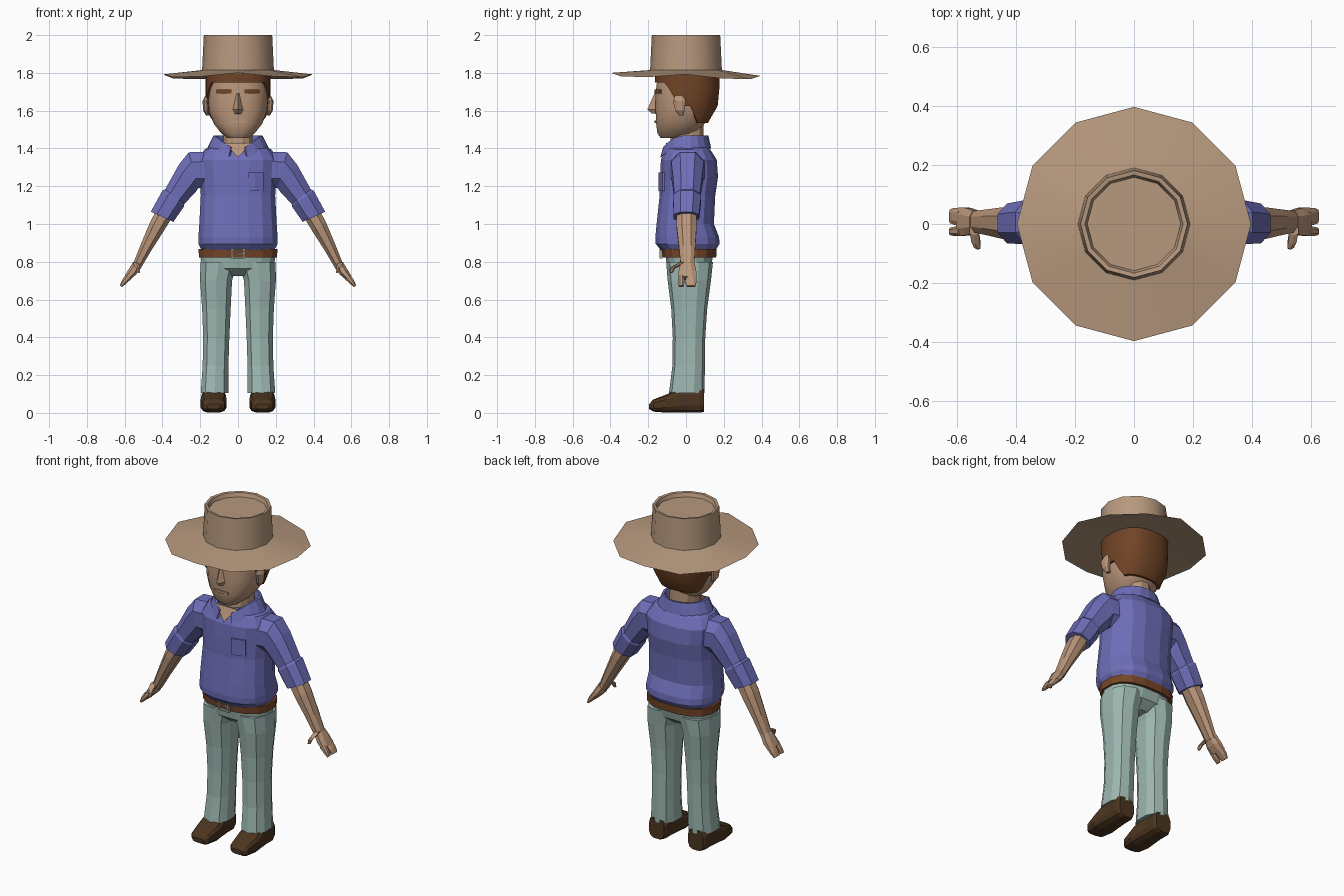
import bpy, bmesh, math
from math import sin, cos, radians


def material(name, r, g, b):
    lin = [((c / 255 + 0.055) / 1.055) ** 2.4 for c in (r, g, b)]
    m = bpy.data.materials.new(name)
    m.diffuse_color = (*lin, 1)
    return m


STRAW = material("straw", 183, 153, 126)
SKIN = material("skin", 186, 150, 122)
HAIR = material("hair brown", 112, 68, 38)
BLUE = material("shirt blue", 110, 110, 185)
TEAL = material("trouser teal", 158, 184, 177)
BELT = material("belt leather", 118, 70, 40)
SHOE = material("shoe leather", 76, 53, 32)
METAL = material("buckle metal", 165, 165, 150)


def skin(name, rings, mat, caps=True, closed=True, smooth=False):
    """Join equal-length rings of points into one surface."""
    bm = bmesh.new()
    rows = [[bm.verts.new(p) for p in ring] for ring in rings]
    n = len(rows[0])
    for a, b in zip(rows, rows[1:]):
        for i in range(n if closed else n - 1):
            j = (i + 1) % n
            bm.faces.new((a[i], a[j], b[j], b[i]))
    if caps:
        bm.faces.new(rows[0])
        bm.faces.new(rows[-1])
    bmesh.ops.recalc_face_normals(bm, faces=bm.faces)
    me = bpy.data.meshes.new(name)
    bm.to_mesh(me)
    bm.free()
    me.materials.append(mat)
    ob = bpy.data.objects.new(name, me)
    bpy.context.collection.objects.link(ob)
    if smooth:
        bpy.ops.object.select_all(action='DESELECT')
        ob.select_set(True)
        bpy.context.view_layer.objects.active = ob
        bpy.ops.object.shade_smooth_by_angle(angle=radians(35))
    return ob


def unit(n, power):
    """Rounded-square outline with n points."""
    out = []
    for i in range(n):
        a = 2 * math.pi * (i + 0.5) / n
        c, s = cos(a), sin(a)
        out.append((math.copysign(abs(c) ** (2 / power), c),
                    math.copysign(abs(s) ** (2 / power), s)))
    return out


def body(name, rows, mat, n=16, power=2.5, side=1, smooth=False):
    """Level sections: z, x min, x max, y front, y back."""
    rings = [[(side * ((x0 + x1) / 2 + (x1 - x0) / 2 * u), (y0 + y1) / 2 + (y1 - y0) / 2 * v, z)
              for u, v in unit(n, power)] for z, x0, x1, y0, y1 in rows]
    return skin(name, rings, mat, smooth=smooth)


def limb(name, rows, mat, n=8, side=1, power=2.3):
    """Tilted sections: x, y, z, half thickness, half depth, tilt in degrees."""
    rings = [[(side * (x + a * u * cos(radians(t))), y + b * v, z + a * u * sin(radians(t)))
              for u, v in unit(n, power)] for x, y, z, a, b, t in rows]
    return skin(name, rings, mat)


def strip(name, xs, z0, z1, yfun, mat, thick=0.009):
    """Thin plate that follows a front surface."""
    rings = []
    for x in xs:
        y = yfun(x)
        rings.append([(x, y, z0), (x, y, z1), (x, y + thick, z1), (x, y + thick, z0)])
    return skin(name, rings, mat)


def front(rx, yc, ry, power, gap):
    return lambda x: yc - ry * (1 - abs(x / rx) ** power) ** (1 / power) - gap


# Hat: wavy brim, tapered crown, sunken top
def hat_ring(r, z, wave=0):
    return [(r * cos(a), r * sin(a), z + wave * (0.012 * cos(4 * a) - 0.008 * sin(a)))
            for a in (radians(30 * i) for i in range(12))]


skin("hat", [hat_ring(0.15, 1.798), hat_ring(0.195, 1.798), hat_ring(0.396, 1.78, 1),
             hat_ring(0.19, 1.815), hat_ring(0.186, 1.9), hat_ring(0.181, 2.0),
             hat_ring(0.166, 1.998), hat_ring(0.158, 1.975)], STRAW, smooth=True)

# Head and neck
body("head", [(1.455, -0.055, 0.055, -0.135, 0.0), (1.48, -0.09, 0.09, -0.153, 0.06),
              (1.53, -0.13, 0.13, -0.16, 0.10), (1.60, -0.156, 0.156, -0.163, 0.14),
              (1.70, -0.162, 0.162, -0.163, 0.155), (1.80, -0.155, 0.155, -0.15, 0.15)],
     SKIN, smooth=True)
body("neck", [(1.36, -0.085, 0.085, -0.09, 0.095), (1.43, -0.08, 0.08, -0.085, 0.095),
              (1.54, -0.08, 0.08, -0.08, 0.095)], SKIN, n=12, power=2.2)
skin("nose", [[(-0.012, -0.155, 1.69), (0, -0.168, 1.69), (0.012, -0.155, 1.69)],
              [(-0.03, -0.155, 1.605), (0, -0.205, 1.605), (0.03, -0.155, 1.605)],
              [(-0.02, -0.155, 1.583), (0, -0.18, 1.585), (0.02, -0.155, 1.583)]], SKIN)
strip("lips", (-0.045, 0, 0.045), 1.535, 1.548, front(0.135, -0.03, 0.13, 2.5, 0.006), SKIN)
for s in (1, -1):
    face = front(0.162, -0.004, 0.159, 2.5, 0.006)
    strip("eyebrow", [s * x for x in (0.035, 0.06, 0.09, 0.115)], 1.692, 1.712, face, HAIR)
    limb("ear", [(0.16, -0.025, 1.575, 0.01, 0.012, 0), (0.17, -0.032, 1.60, 0.015, 0.026, 0),
                 (0.173, -0.035, 1.65, 0.016, 0.036, 0), (0.165, -0.035, 1.678, 0.01, 0.022, 0)],
         SKIN, side=s)


# Hair shell: lower edge depends on the angle from the front
def hair_edge(d):
    for limit, z in ((52, 1.748), (66, 1.715), (82, 1.665), (96, 1.625), (112, 1.565)):
        if d < limit:
            return z
    return 1.535


def hair_point(a, z, shrink=1.0):
    t = max(0.0, (1.68 - z) / 0.15)
    rx, back = 0.172 - 0.035 * t * t, 0.177 - 0.065 * t * t
    c, s = cos(a), sin(a)
    u = math.copysign(abs(c) ** 0.82, c)
    v = math.copysign(abs(s) ** 0.82, s)
    return (rx * u * shrink, (back if v > 0 else 0.166) * v * shrink, z)


hair_rows = [[], [], [], [], []]
for i in range(32):
    ang = 2 * math.pi * (i + 0.5) / 32 - math.pi / 2
    d = abs((360 * (i + 0.5) / 32 + 180) % 360 - 180)
    low = hair_edge(d)
    hair_rows[0].append(hair_point(ang, low, 0.88))
    for k in range(4):
        hair_rows[k + 1].append(hair_point(ang, low + (1.805 - low) * k / 3))
skin("hair", hair_rows, HAIR, caps=False, smooth=True)

# Shirt
body("shirt", [(0.862, -0.195, 0.195, -0.135, 0.16), (0.895, -0.213, 0.213, -0.163, 0.18),
               (0.93, -0.213, 0.213, -0.165, 0.178), (1.0, -0.208, 0.208, -0.158, 0.15),
               (1.15, -0.20, 0.20, -0.142, 0.157), (1.25, -0.205, 0.205, -0.14, 0.172),
               (1.34, -0.215, 0.215, -0.135, 0.165), (1.395, -0.18, 0.18, -0.11, 0.13),
               (1.425, -0.10, 0.10, -0.08, 0.10)], BLUE)
strip("pocket", (0.055, 0.09, 0.135), 1.175, 1.272, front(0.20, 0.012, 0.153, 2.6, 0.007), BLUE)
skin("open_neckline", [[(-0.07, -0.104, 1.43), (0.07, -0.104, 1.43), (0, -0.136, 1.352)],
                       [(-0.07, -0.098, 1.43), (0.07, -0.098, 1.43), (0, -0.13, 1.352)]], SKIN)

# Folded collar, dropping to a point at the front
collar = []
for i in range(17):
    a = radians(-90 + 17 + (360 - 34) * i / 16)
    drop = max(0.0, -sin(a)) ** 3
    collar.append([(r * cos(a), 0.005 + ry * sin(a) - 0.02 * drop, z - k * drop)
                   for r, ry, z, k in ((0.095, 0.095, 1.40, 0.03), (0.118, 0.105, 1.468, 0.07),
                                       (0.132, 0.114, 1.468, 0.07), (0.165, 0.128, 1.40, 0.05))])
skin("collar", collar, BLUE)

# Belt and buckle
body("belt", [(0.823, -0.21, 0.21, -0.125, 0.162), (0.867, -0.212, 0.212, -0.13, 0.165)], BELT)
for n, x0, x1, z0, z1 in (("top", -0.036, 0.036, 0.864, 0.872), ("bottom", -0.036, 0.036, 0.818, 0.826),
                          ("left", -0.036, -0.026, 0.818, 0.872), ("right", 0.026, 0.036, 0.818, 0.872),
                          ("pin", -0.005, 0.026, 0.842, 0.848)):
    strip("buckle_" + n, (x0, x1), z0, z1, lambda x: -0.139, METAL, 0.015)

# Trousers seat
body("trouser_seat", [(0.725, -0.06, 0.06, -0.05, 0.08), (0.765, -0.195, 0.195, -0.10, 0.13),
                      (0.84, -0.20, 0.20, -0.112, 0.148)], TEAL)

for s in (1, -1):
    # Legs and shoes
    body("trouser_leg", [(0.80, 0.0, 0.203, -0.105, 0.143), (0.70, 0.028, 0.204, -0.097, 0.132),
                         (0.55, 0.036, 0.193, -0.078, 0.112), (0.40, 0.043, 0.187, -0.07, 0.102),
                         (0.25, 0.048, 0.19, -0.072, 0.10), (0.105, 0.048, 0.2, -0.09, 0.098)],
         TEAL, n=10, side=s)
    shoe = [[(s * 0.129 + w * u, y, (z0 + z1) / 2 + (z1 - z0) / 2 * v) for u, v in unit(12, 3.2)]
            for y, z0, z1, w in ((-0.195, 0.02, 0.048, 0.035), (-0.172, 0.006, 0.072, 0.058),
                                 (-0.10, 0.0, 0.1, 0.07), (-0.045, 0.0, 0.13, 0.066),
                                 (0.02, 0.0, 0.135, 0.06), (0.075, 0.0, 0.135, 0.06),
                                 (0.094, 0.004, 0.125, 0.05))]
    skin("shoe", shoe, SHOE)

    # Sleeve with turned-up cuff
    limb("sleeve", [(0.14, 0.01, 1.285, 0.105, 0.10, 88), (0.235, 0.008, 1.285, 0.105, 0.092, 75),
                    (0.27, 0.008, 1.24, 0.092, 0.085, 60), (0.335, 0.006, 1.145, 0.068, 0.073, 37),
                    (0.343, 0.006, 1.135, 0.076, 0.08, 36), (0.402, 0.002, 1.038, 0.07, 0.072, 24)],
         BLUE, side=s)

    # Forearm, palm, fingers and thumb
    limb("forearm", [(0.37, 0.003, 1.09, 0.05, 0.055, 32), (0.43, 0.003, 0.985, 0.046, 0.057, 32),
                     (0.49, 0.006, 0.87, 0.034, 0.046, 30), (0.538, 0.008, 0.772, 0.025, 0.038, 30)],
         SKIN, side=s)
    limb("palm", [(0.535, 0.008, 0.785, 0.026, 0.04, 30), (0.56, 0.008, 0.745, 0.026, 0.05, 30),
                  (0.588, 0.008, 0.712, 0.018, 0.052, 34)], SKIN, side=s)
    for name, y, w in (("index_finger", -0.025, 0.017), ("other_fingers", 0.026, 0.031)):
        limb(name, [(0.58, y, 0.72, 0.02, w, 34), (0.603, y, 0.693, 0.015, w, 34),
                    (0.62, y, 0.67, 0.008, w * 0.8, 34)], SKIN, side=s)
    limb("thumb", [(0.54, -0.022, 0.795, 0.018, 0.016, 10), (0.536, -0.05, 0.778, 0.016, 0.02, 10),
                   (0.53, -0.072, 0.765, 0.013, 0.015, 10), (0.526, -0.078, 0.742, 0.008, 0.008, 10)],
         SKIN, n=6, side=s)
